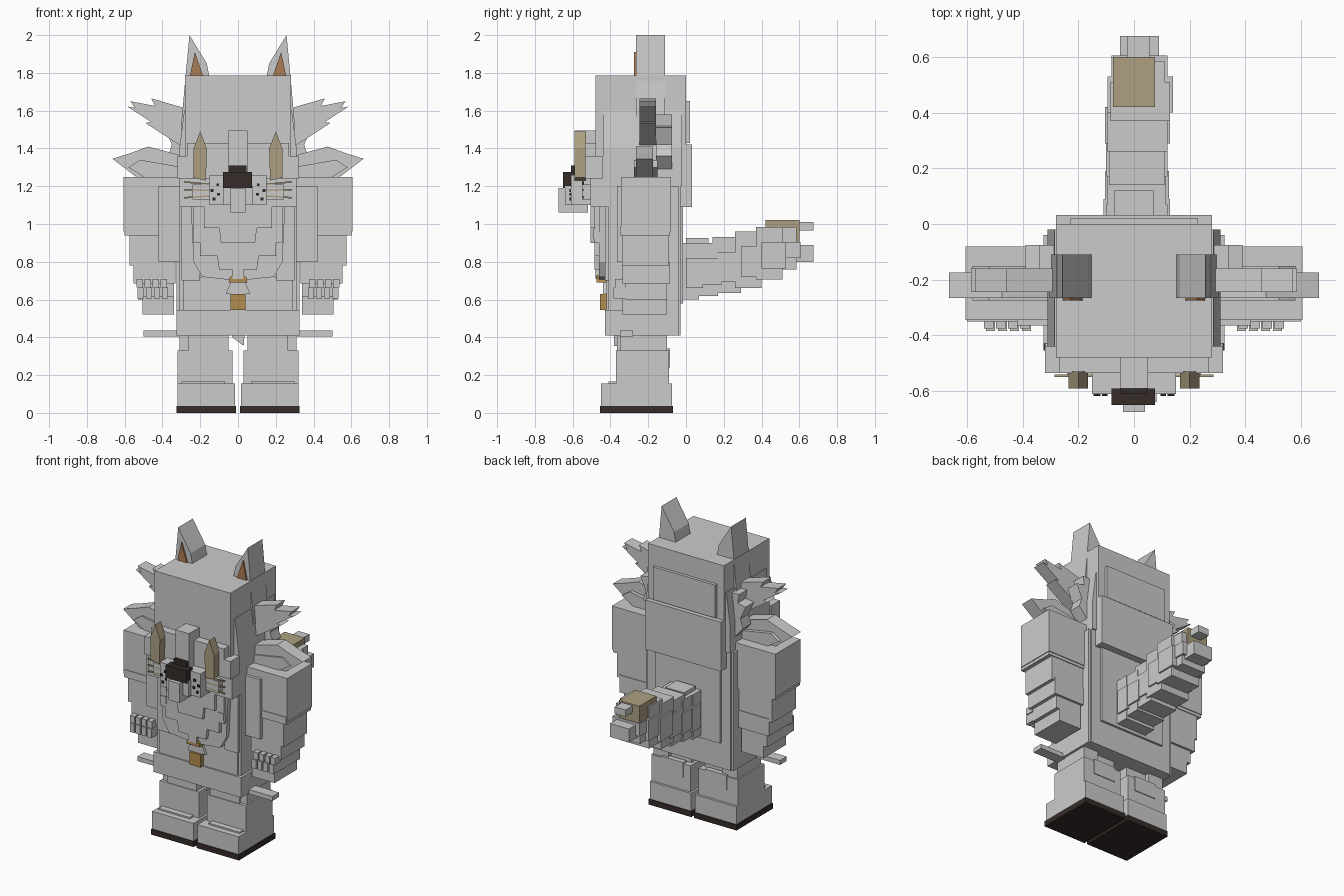
import bpy, bmesh

MATS = {}
COLORS = {"dark": (0.035, 0.025, 0.022, 1), "tan": (0.42, 0.35, 0.22, 1),
          "gold": (0.45, 0.27, 0.08, 1), "orange": (0.40, 0.20, 0.09, 1),
          "black": (0.02, 0.02, 0.02, 1)}


def finish(name, bm, color):
    bmesh.ops.recalc_face_normals(bm, faces=bm.faces)
    me = bpy.data.meshes.new(name)
    bm.to_mesh(me)
    bm.free()
    ob = bpy.data.objects.new(name, me)
    bpy.context.collection.objects.link(ob)
    if color:
        if color not in MATS:
            MATS[color] = bpy.data.materials.new(color)
            MATS[color].diffuse_color = COLORS[color]
        me.materials.append(MATS[color])


def plate(name, pts, y0, y1, color=None, pair=False):
    """Front (x, z) profile extruded along y; pair adds the mirrored twin."""
    for s in ((1, -1) if pair else (1,)):
        bm = bmesh.new()
        f = bm.faces.new([bm.verts.new((s * x, y0, z)) for x, z in pts])
        ext = bmesh.ops.extrude_face_region(bm, geom=[f])
        for v in ext["geom"]:
            if isinstance(v, bmesh.types.BMVert):
                v.co.y = y1
        finish(name + ("_right" if s > 0 else "_left") * pair, bm, color)


def box(name, x, y, z, color=None, pair=False):
    plate(name, [(x[0], z[0]), (x[1], z[0]), (x[1], z[1]), (x[0], z[1])],
          y[0], y[1], color, pair)


def sym(half):
    """Close a right-hand outline into a symmetric one."""
    return half + [(-x, z) for x, z in reversed(half)]


# Feet and legs
box("sole", (0.01, 0.325), (-0.455, -0.07), (0, 0.037), "dark", True)
box("foot", (0.015, 0.32), (-0.45, -0.075), (0.037, 0.155), None, True)
box("foot_top", (0.07, 0.3), (-0.41, -0.11), (0.15, 0.165), None, True)
box("shin", (0.03, 0.32), (-0.37, -0.09), (0.15, 0.33), None, True)
box("thigh", (0.05, 0.265), (-0.365, -0.13), (0.3, 0.45), None, True)
box("thigh_outer", (0.2, 0.31), (-0.35, -0.1), (0.28, 0.45), None, True)
box("leg_back_patch", (0.08, 0.24), (-0.12, -0.085), (0.24, 0.34), None, True)
plate("front_flap", [(-0.035, 0.42), (0.035, 0.42), (0.03, 0.355), (-0.03, 0.4)], -0.38, -0.3)

# Torso, belt and coat
box("torso", (-0.31, 0.31), (-0.41, -0.03), (0.41, 1.25))
box("belt", (-0.325, 0.325), (-0.43, -0.04), (0.41, 0.545))
box("belly", (-0.29, 0.29), (-0.42, -0.3), (0.54, 0.72))
box("coat_front", (0.2, 0.3), (-0.43, -0.3), (0.7, 1.2), None, True)
box("coat_back", (-0.24, 0.24), (-0.05, -0.015), (0.58, 1.09))
box("coat_side", (0.29, 0.325), (-0.14, -0.04), (0.45, 1.2), None, True)
box("belt_spike", (0.3, 0.5), (-0.35, -0.28), (0.405, 0.435), None, True)

# Chest ruff, stepped
plate("ruff_base", sym([(0.05, 0.705), (0.19, 0.72), (0.235, 0.8), (0.25, 1.1)]), -0.46, -0.4)
plate("ruff_middle", sym([(0.1, 0.76), (0.11, 0.83), (0.2, 0.83), (0.2, 0.9),
                          (0.235, 0.9), (0.235, 1.1)]), -0.485, -0.44)
plate("ruff_front", sym([(0.09, 0.9), (0.1, 0.98), (0.18, 0.98), (0.18, 1.1)]), -0.505, -0.46)
box("ruff_tip", (-0.03, 0.03), (-0.48, -0.43), (0.71, 0.8))
box("ruff_shadow", (0.19, 0.235), (-0.49, -0.44), (0.92, 0.97), None, True)

# Buckle and pendant
box("buckle", (-0.04, 0.04), (-0.455, -0.41), (0.545, 0.63), "gold")
plate("pendant", [(-0.05, 0.69), (0.05, 0.69), (0.045, 0.715), (0, 0.755), (-0.045, 0.715)],
      -0.475, -0.42, "gold")
plate("pendant_drop", [(-0.065, 0.63), (0.065, 0.63), (0.035, 0.7), (-0.035, 0.7)], -0.44, -0.41)

# Arms, cuffs, hands and fingers
box("upper_arm", (0.31, 0.605), (-0.345, -0.08), (0.96, 1.25), None, True)
box("arm_band", (0.32, 0.6), (-0.35, -0.085), (0.94, 0.99), None, True)
box("forearm", (0.33, 0.575), (-0.34, -0.09), (0.78, 0.95), None, True)
box("cuff", (0.33, 0.553), (-0.335, -0.085), (0.685, 0.8), None, True)
box("wrist", (0.34, 0.53), (-0.32, -0.1), (0.6, 0.7), None, True)
box("hand", (0.34, 0.505), (-0.335, -0.1), (0.52, 0.62), None, True)
box("shoulder_front", (0.31, 0.42), (-0.365, -0.3), (0.8, 1.2), None, True)
for i in range(4):
    x = 0.375 + i * 0.043
    box("knuckle_%d" % i, (x, x + 0.034), (-0.375, -0.32), (0.665, 0.71), None, True)
    box("finger_%d" % i, (x - 0.005, x + 0.027), (-0.385, -0.31), (0.605, 0.665), None, True)

# Head
box("head", (-0.28, 0.28), (-0.48, 0.0), (1.2, 1.785))
plate("head_side", [(0.25, 1.2), (0.31, 1.2), (0.31, 1.4), (0.285, 1.6), (0.25, 1.6)],
      -0.44, -0.02, None, True)
plate("brow", sym([(0.32, 1.24), (0.32, 1.36), (0.27, 1.36), (0.27, 1.43)]), -0.535, -0.44)
box("lower_face", (-0.31, 0.31), (-0.505, -0.4), (1.09, 1.24))
box("hair_back_upper", (-0.23, 0.23), (-0.02, 0.02), (1.43, 1.65))
box("hair_back_lower", (-0.28, 0.28), (-0.06, 0.032), (1.09, 1.42))

# Muzzle and nose
box("snout_bridge", (-0.05, 0.05), (-0.59, -0.45), (1.25, 1.495))
box("muzzle", (-0.15, 0.15), (-0.61, -0.48), (1.1, 1.26))
box("muzzle_mid", (-0.08, 0.08), (-0.64, -0.55), (1.1, 1.2))
box("lip", (-0.04, 0.04), (-0.675, -0.52), (1.06, 1.19))
box("nose", (-0.08, 0.075), (-0.65, -0.59), (1.19, 1.275), "dark")
box("nose_top", (-0.05, 0.045), (-0.61, -0.57), (1.27, 1.31), "dark")
for i, (x, z) in enumerate([(0.1, 1.2), (0.13, 1.17), (0.095, 1.15), (0.12, 1.125)]):
    box("whisker_dot_%d" % i, (x, x + 0.015), (-0.617, -0.6), (z, z + 0.015), "black", True)
for i, z in enumerate((1.145, 1.175, 1.205)):
    plate("whisker_%d" % i, [(0.14, z), (0.14, z + 0.008), (0.285, z + 0.012 * i - 0.002),
                             (0.285, z + 0.012 * i - 0.01)], -0.55, -0.54, "tan", True)
box("cheek_step", (0.14, 0.24), (-0.55, -0.48), (1.13, 1.21), None, True)

# Eyes
plate("eye_marking", [(0.17, 1.23), (0.235, 1.245), (0.235, 1.4), (0.2, 1.49), (0.165, 1.4)],
      -0.59, -0.53, "tan", True)

# Ears
plate("ear", [(0.15, 1.77), (0.165, 1.85), (0.257, 2.0), (0.277, 1.79), (0.303, 1.5), (0.25, 1.5)],
      -0.265, -0.11, None, True)
plate("inner_ear", [(0.185, 1.785), (0.255, 1.785), (0.228, 1.91)], -0.275, -0.26, "orange", True)

# Fur tufts at the sides of the head
plate("upper_tuft", [(0.27, 1.61), (0.46, 1.665), (0.44, 1.625), (0.57, 1.65), (0.545, 1.615),
                     (0.585, 1.622), (0.46, 1.54), (0.49, 1.535), (0.375, 1.46), (0.28, 1.4)],
      -0.245, -0.16, None, True)
plate("lower_tuft", [(0.29, 1.36), (0.475, 1.41), (0.57, 1.375), (0.665, 1.345), (0.54, 1.25), (0.29, 1.23)],
      -0.265, -0.175, None, True)
plate("lower_tuft_layer", [(0.29, 1.3), (0.52, 1.34), (0.58, 1.3), (0.5, 1.25), (0.29, 1.23)],
      -0.275, -0.15, None, True)
plate("rear_tuft", [(0.27, 1.58), (0.34, 1.58), (0.33, 1.52), (0.39, 1.51), (0.35, 1.42),
                    (0.37, 1.36), (0.3, 1.28), (0.27, 1.28)], -0.16, -0.075, None, True)

# Tail: overlapping segments rising backwards (half-widths, y span, z span)
segments = [(-0.10, 0.12, -0.03, 0.07, 0.60, 0.90), (-0.095, 0.115, 0.05, 0.17, 0.62, 0.90),
            (-0.09, 0.11, 0.14, 0.29, 0.635, 0.93), (-0.095, 0.12, 0.26, 0.40, 0.66, 0.96),
            (-0.085, 0.13, 0.37, 0.51, 0.705, 0.985), (-0.07, 0.11, 0.48, 0.585, 0.76, 0.985)]
for i, (xa, xb, ya, yb, za, zb) in enumerate(segments):
    box("tail_segment_%d" % i, (xa, xb), (ya, yb), (za, zb))
    box("tail_flank_%d" % i, (xa - 0.01, xb + 0.01), (ya + 0.03, yb + 0.02), (za + 0.06, zb - 0.08))
box("tail_root_top", (-0.07, 0.07), (0.0, 0.12), (0.85, 0.925))
box("tail_marking", (-0.075, 0.075), (0.42, 0.6), (0.88, 1.02), "tan")
box("tail_tip_upper", (-0.025, 0.055), (0.5, 0.675), (0.965, 1.01))
box("tail_tip_lower", (-0.05, 0.09), (0.55, 0.675), (0.8, 0.89))
